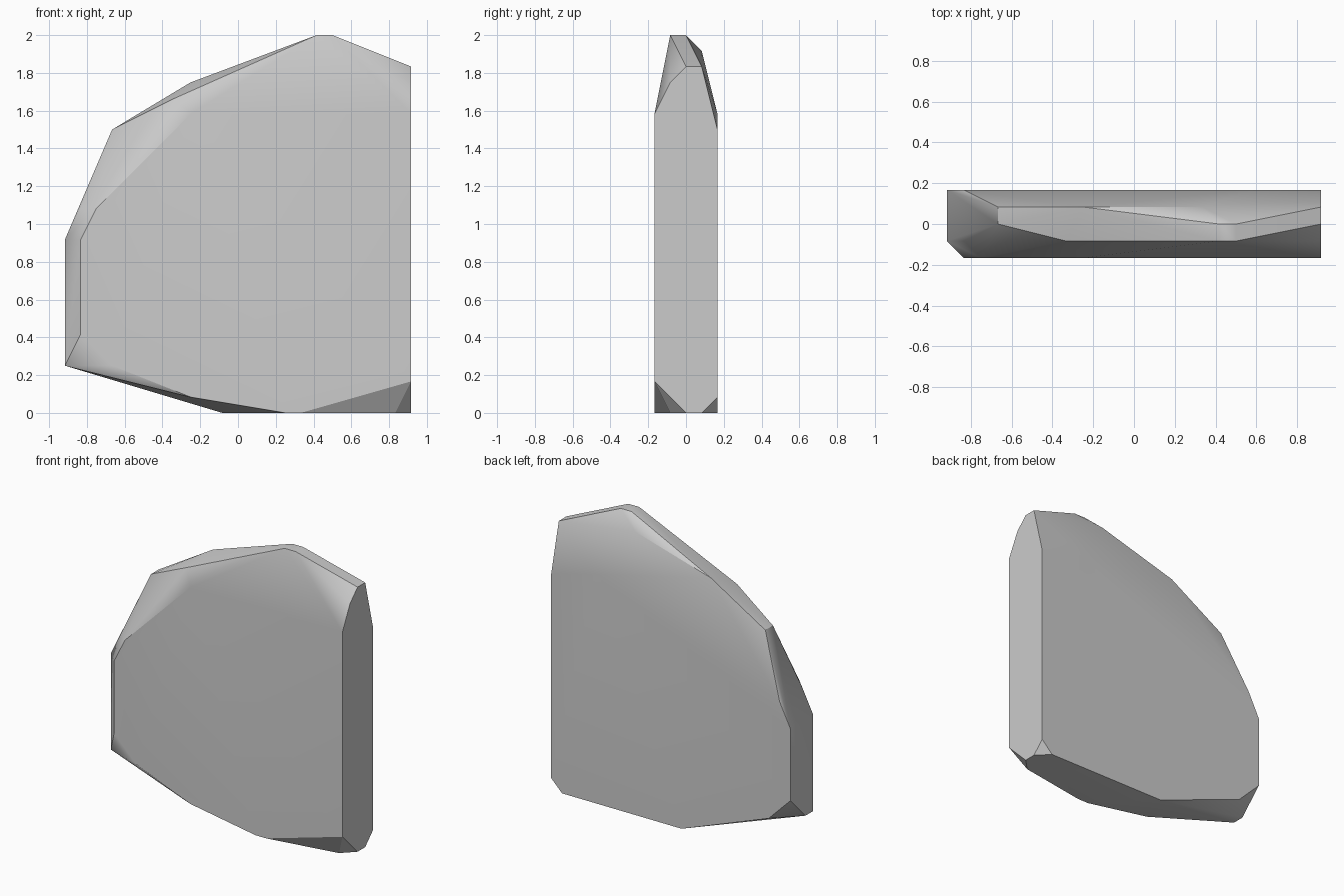
import bpy, bmesh, math

if "Cube" in bpy.data.objects:
    bpy.data.objects.remove(bpy.data.objects["Cube"], do_unlink=True)

# One plain stone colour
stone = bpy.data.materials.new("stone_grey")
stone.use_nodes = True
grey = (0.6, 0.6, 0.6, 1.0)
stone.diffuse_color = grey
stone.node_tree.nodes["Principled BSDF"].inputs["Base Color"].default_value = grey

# Corner outlines (x, z) of the slab at each depth step, in grid units
UNIT = 1 / 12
front_face = [(11, 19), (-3, 19), (-9, 13), (-10, 11), (-10, 5),
              (-8, 3), (-3, 1), (3, 0), (4, 0), (11, 2)]
front_bevel = [(5, 24), (6, 24), (11, 21), (-4, 20), (-10, 13),
               (-11, 11), (-11, 3), (10, 0)]
middle_ridge = [(5, 24), (6, 24), (11, 22), (-8, 18), (-11, 3), (11, 0)]
back_bevel = [(11, 22), (4, 23), (-3, 21), (-8, 18), (11, 0)]
back_face = [(11, 18), (7, 19), (-10, 13), (-11, 11), (-11, 5),
             (-9, 3), (-1, 0), (10, 0), (11, 1)]
layers = [front_face, front_bevel, middle_ridge, back_bevel, back_face]

# Chipped slab: the convex hull around all the outlines
bm = bmesh.new()
for depth, outline in enumerate(layers, start=-2):
    for x, z in outline:
        bm.verts.new((x * UNIT, depth * UNIT, z * UNIT))
hull = bmesh.ops.convex_hull(bm, input=bm.verts[:])
spare = {g for g in hull["geom_interior"] + hull["geom_unused"]
         if isinstance(g, bmesh.types.BMVert) and g.is_valid}
bmesh.ops.delete(bm, geom=list(spare), context="VERTS")

# Merge the coplanar triangles into flat facets
bmesh.ops.dissolve_limit(bm, angle_limit=math.radians(0.5),
                         verts=bm.verts[:], edges=bm.edges[:])
bmesh.ops.recalc_face_normals(bm, faces=bm.faces[:])

mesh = bpy.data.meshes.new("stone_slab")
bm.to_mesh(mesh)
bm.free()
mesh.materials.append(stone)
slab = bpy.data.objects.new("stone_slab", mesh)
bpy.context.collection.objects.link(slab)

# Soft facets with crisp main edges, large faces kept flat
bpy.context.view_layer.objects.active = slab
slab.select_set(True)
bpy.ops.object.shade_smooth_by_angle(angle=math.radians(30))
weighted = slab.modifiers.new("flat_faces", "WEIGHTED_NORMAL")
weighted.keep_sharp = True
